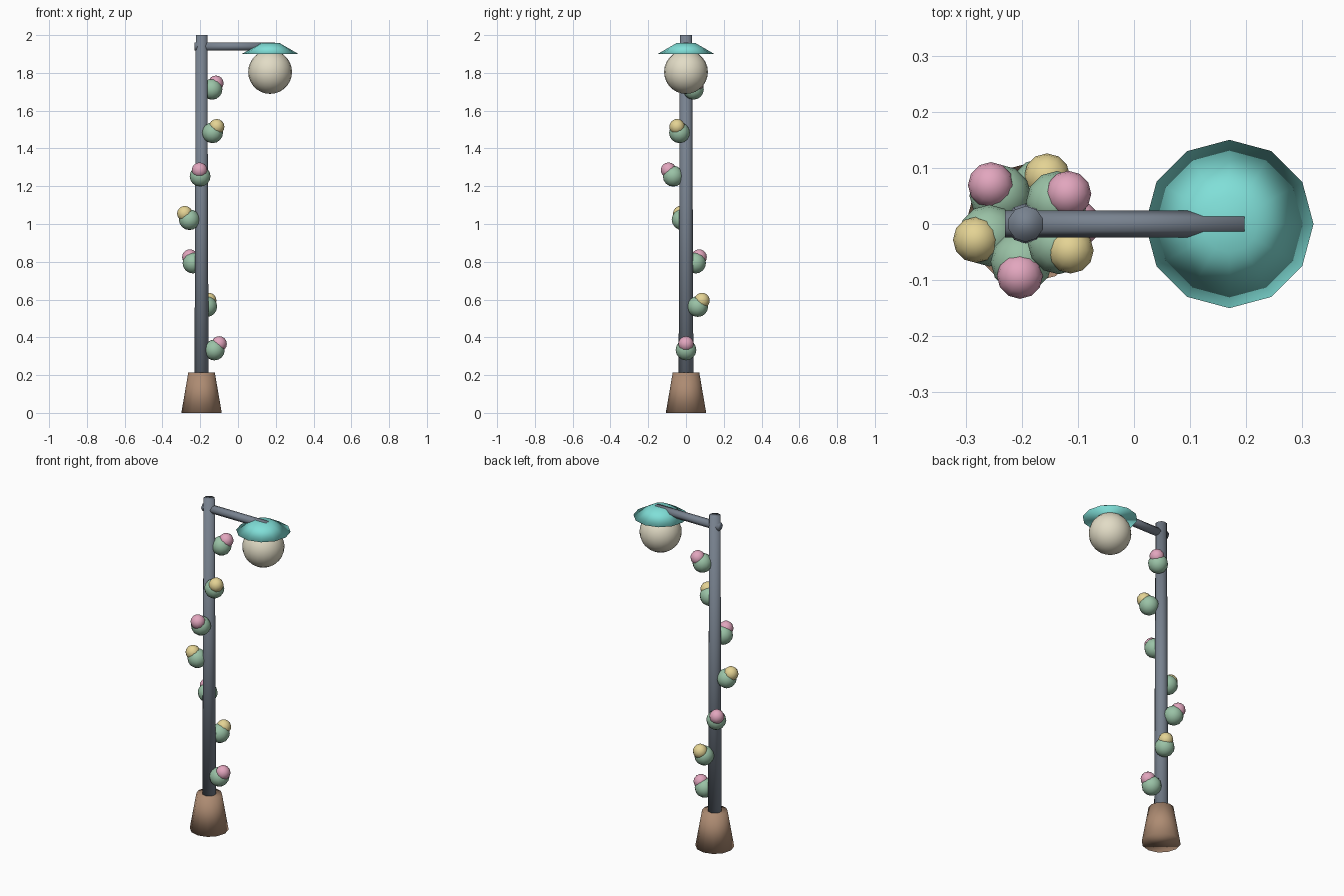
import bpy, bmesh, math
from mathutils import Matrix, Vector

cube = bpy.data.objects.get("Cube")
if cube:
    bpy.data.objects.remove(cube, do_unlink=True)


def material(name, hex_code):
    """Flat material from an sRGB hex colour, stored as linear values."""
    srgb = [int(hex_code[i:i + 2], 16) / 255 for i in (0, 2, 4)]
    color = [((c + 0.055) / 1.055) ** 2.4 for c in srgb] + [1.0]
    mat = bpy.data.materials.new(name)
    mat.use_nodes = True
    mat.diffuse_color = color
    mat.node_tree.nodes["Principled BSDF"].inputs["Base Color"].default_value = color
    return mat


slate = material("slate metal", "78828F")
brown = material("clay brown", "AD8B72")
teal = material("teal enamel", "80DFD8")
cream = material("cream glass", "E2DCC6")
green = material("leaf green", "9AC2A6")
pink = material("blossom pink", "E2A6BE")
yellow = material("blossom yellow", "E4D394")


def finish(bm, name, mat):
    mesh = bpy.data.meshes.new(name)
    bm.to_mesh(mesh)
    bm.free()
    for face in mesh.polygons:
        face.use_smooth = True
    mesh.materials.append(mat)
    obj = bpy.data.objects.new(name, mesh)
    bpy.context.collection.objects.link(obj)
    return obj


def frustum(name, mat, start, end, r1, r2, sides):
    """Capped cone or cylinder running from start to end."""
    start, end = Vector(start), Vector(end)
    axis = end - start
    turn = Matrix.Rotation(math.pi / 2, 4, 'Y') if axis.x else Matrix()
    bm = bmesh.new()
    bmesh.ops.create_cone(bm, cap_ends=True, segments=sides, radius1=r1, radius2=r2,
                          depth=axis.length,
                          matrix=Matrix.Translation((start + end) / 2) @ turn)
    return finish(bm, name, mat)


def ball(name, mat, center, radius, segments, rings):
    bm = bmesh.new()
    bmesh.ops.create_uvsphere(bm, u_segments=segments, v_segments=rings, radius=radius,
                              matrix=Matrix.Translation(center))
    return finish(bm, name, mat)


POLE_X, LAMP_X = -0.193, 0.17

# Post, base and side arm
frustum("base", brown, (POLE_X, 0, 0), (POLE_X, 0, 0.215), 0.107, 0.07, 12)
frustum("pole", slate, (POLE_X, 0, 0.02), (POLE_X, 0, 2), 0.04, 0.032, 10)
frustum("arm", slate, (-0.23, 0, 1.94), (0.197, 0, 1.94), 0.024, 0.024, 6)

# Lamp
frustum("lamp_shade", teal, (LAMP_X, 0, 1.9), (LAMP_X, 0, 1.958), 0.15, 0.05, 12)
ball("lamp_globe", cream, (LAMP_X, 0, 1.805), 0.116, 20, 14)

# Vine leaves and blossoms spiralling up the pole
for i in range(7):
    angle, z = 1.15 * i, 0.333 + 0.23 * i
    out = Vector((math.cos(angle), math.sin(angle), 0))
    root = Vector((POLE_X, 0, z))
    ball(f"leaf_{i + 1}", green, root + out * 0.068, 0.055, 12, 8)
    ball(f"blossom_{i + 1}", yellow if i % 2 else pink,
         root + out * 0.093 + Vector((0, 0, 0.032)), 0.041, 12, 8)
